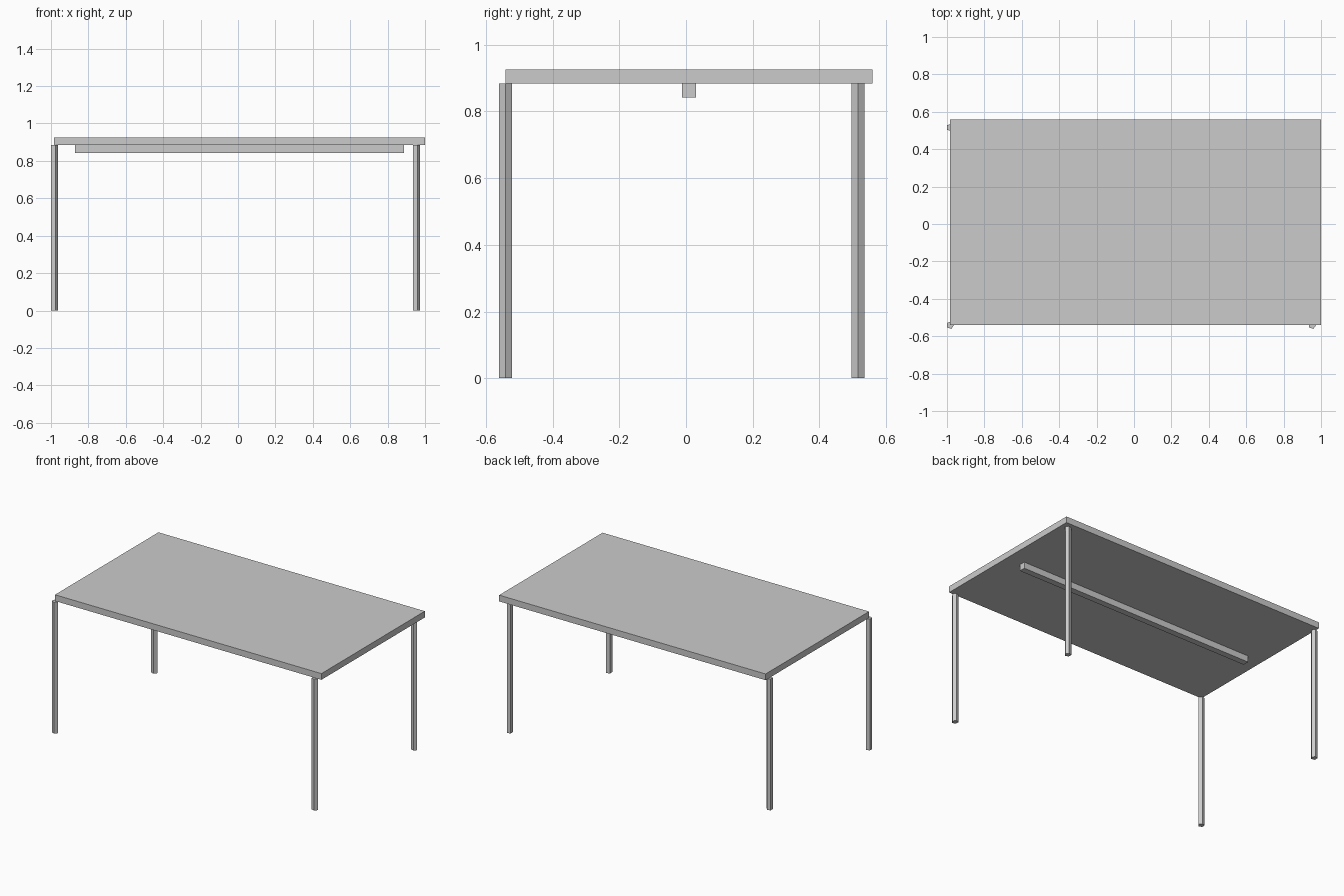
import bpy

# Remove the default cube
cube = bpy.data.objects.get("Cube")
if cube:
    bpy.data.objects.remove(cube, do_unlink=True)

# Single grey material
grey = bpy.data.materials.new("plain grey")
grey.use_nodes = True
colour = (0.6, 0.6, 0.6, 1)
grey.diffuse_color = colour
grey.node_tree.nodes["Principled BSDF"].inputs["Base Color"].default_value = colour

TOP_UNDERSIDE = 0.884
THICKNESS = 0.042
CENTRE_X, CENTRE_Y = 0.008, 0.009


def finish(name):
    obj = bpy.context.object
    obj.name = name
    obj.data.materials.append(grey)
    return obj


def box(name, size, centre):
    bpy.ops.mesh.primitive_cube_add(size=1, location=centre)
    obj = finish(name)
    obj.scale = size
    bpy.ops.object.transform_apply(location=False, rotation=False, scale=True)


def leg(name, x, y):
    # Five-sided post with one edge pointing to +x
    bpy.ops.mesh.primitive_cylinder_add(
        vertices=5, radius=0.0205, depth=TOP_UNDERSIDE,
        location=(x, y, TOP_UNDERSIDE / 2))
    obj = finish(name)
    obj.rotation_euler.z = -1.5708
    bpy.ops.object.transform_apply(location=False, rotation=True, scale=False)


# Table top and the rail beneath it
box("table_top", (1.984, 1.1, THICKNESS),
    (CENTRE_X, CENTRE_Y, TOP_UNDERSIDE + THICKNESS / 2))
box("centre_rail", (1.76, THICKNESS, THICKNESS),
    (CENTRE_X, CENTRE_Y, TOP_UNDERSIDE - THICKNESS / 2))

# Four corner legs
for side, x in (("right", -0.983), ("left", 0.953)):
    for end, y in (("front", -0.541), ("back", 0.516)):
        leg(f"{end}_{side}_leg", x, y)
